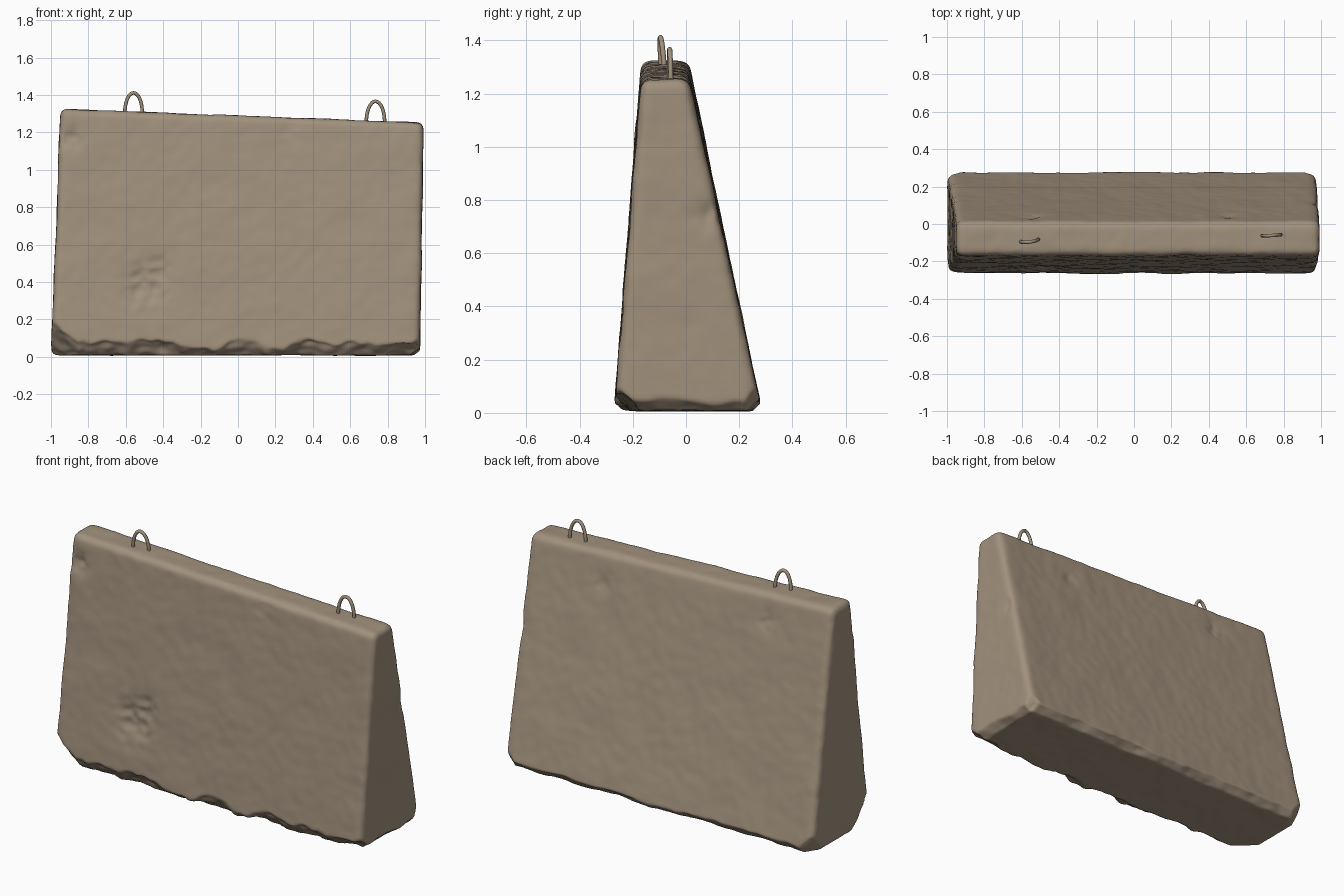
import bpy, bmesh, math
from mathutils import Vector, noise

if "Cube" in bpy.data.objects:
    bpy.data.objects.remove(bpy.data.objects["Cube"])


def material(name, rgb):
    m = bpy.data.materials.new(name)
    m.diffuse_color = (*rgb, 1)
    m.use_nodes = True
    m.node_tree.nodes["Principled BSDF"].inputs["Base Color"].default_value = m.diffuse_color
    return m


concrete = material("weathered concrete", (0.36, 0.285, 0.205))

# Tapered block: skewed box with bevelled edges
bm = bmesh.new()
bmesh.ops.create_cube(bm, size=2)
for v in bm.verts:
    right, back, top = v.co.x > 0, v.co.y > 0, v.co.z > 0
    if top:
        v.co = ((0.993 if right else -0.948), (0.01 if back else -0.168),
                (1.252 if right else 1.326))
    else:
        v.co = ((0.972 if right else -1.0), (0.285 if back else -0.27), 0.008)
bmesh.ops.bevel(bm, geom=bm.edges[:], offset=0.032, segments=4, profile=0.5,
                affect='EDGES')
mesh = bpy.data.meshes.new("barrier_block")
bm.to_mesh(mesh)
bm.free()
block = bpy.data.objects.new("barrier_block", mesh)
bpy.context.collection.objects.link(block)

# Dense even surface for the weathering
remesh = block.modifiers.new("Remesh", 'REMESH')
remesh.mode = 'VOXEL'
remesh.voxel_size = 0.013
smooth = block.modifiers.new("Smooth", 'SMOOTH')
smooth.iterations = 6
bpy.context.view_layer.objects.active = block
block.select_set(True)
bpy.ops.object.modifier_apply(modifier="Remesh")
bpy.ops.object.modifier_apply(modifier="Smooth")

# Broken corners and edges: (point on plane, outward direction, roughness)
chips = [
    ((-0.98, -0.26, 0.19), (-0.55, -0.62, -0.56), 0.025),   # front left foot
    ((0.0, -0.255, 0.055), (0.0, -0.65, -0.76), 0.045),     # front bottom edge
    ((0.0, 0.262, 0.035), (0.0, 0.7, -0.72), 0.02),         # back bottom edge
    ((0.955, -0.24, 0.07), (0.55, -0.6, -0.58), 0.02),      # front right foot
    ((0.955, 0.235, 0.05), (0.65, 0.65, -0.4), 0.02),       # back right foot
    ((-0.97, 0.225, 0.06), (-0.65, 0.65, -0.4), 0.02),      # back left foot
    ((0.96, 0.0, 0.035), (0.7, 0.0, -0.7), 0.02),           # right bottom edge
]
chips = [(Vector(p), Vector(n).normalized(), r) for p, n, r in chips]
# Dents: centre, radius, depth
dents = [((-0.50, -0.25, 0.38), 0.11, 0.022), ((-0.43, -0.24, 0.48), 0.05, 0.014),
         ((-0.89, -0.18, 1.17), 0.05, 0.022), ((0.28, -0.17, 1.22), 0.06, 0.008),
         ((0.985, 0.08, 0.74), 0.05, 0.012), ((-0.55, 0.03, 1.17), 0.06, 0.012),
         ((0.5, 0.05, 1.12), 0.06, 0.01)]

bm = bmesh.new()
bm.from_mesh(mesh)
bm.normal_update()
for v in bm.verts:
    p, n = v.co.copy(), v.normal.copy()
    bump = 0.004 * noise.noise(p * 5) + 0.002 * noise.noise(p * 17)
    for c, r, depth in dents:
        d = (p - Vector(c)).length / r
        if d < 2.5:
            bump -= depth * math.exp(-d * d) * (1 + 0.8 * noise.noise(p * 22))
    v.co += n * bump
    for c, d, rough in chips:
        over = (v.co - c).dot(d) - rough * (noise.noise(p * 5) +
                                            0.3 * noise.noise(p * 16))
        if over > 0:
            v.co -= d * over
    v.co.z = max(v.co.z, 0.003)
for f in bm.faces:
    f.smooth = True
bm.to_mesh(mesh)
bm.free()
mesh.materials.append(concrete)


# Lifting loops: bent bars set into the top
def lifting_loop(name, start, end, base, peak, lean):
    pts = []
    for i in range(17):
        a = math.pi * i / 16
        s = math.sin(a)
        t = 0.5 - 0.5 * math.cos(a)
        pts.append((start[0] + (end[0] - start[0]) * t,
                    start[1] + (end[1] - start[1]) * t + lean * s,
                    base + (peak - base) * s))
    pts = [(start[0], start[1], base - 0.05)] + pts + [(end[0], end[1], base - 0.05)]
    curve = bpy.data.curves.new(name, 'CURVE')
    curve.dimensions = '3D'
    curve.bevel_depth = 0.0095
    curve.bevel_resolution = 3
    curve.use_fill_caps = True
    sp = curve.splines.new('POLY')
    sp.points.add(len(pts) - 1)
    for q, co in zip(sp.points, pts):
        q.co = (*co, 1)
    sp.use_smooth = True
    curve.materials.append(concrete)
    bpy.context.collection.objects.link(bpy.data.objects.new(name, curve))


lifting_loop("lifting_loop_left", (-0.605, -0.094), (-0.512, -0.082), 1.305, 1.411, -0.008)
lifting_loop("lifting_loop_right", (0.686, -0.062), (0.784, -0.057), 1.255, 1.366, -0.002)
